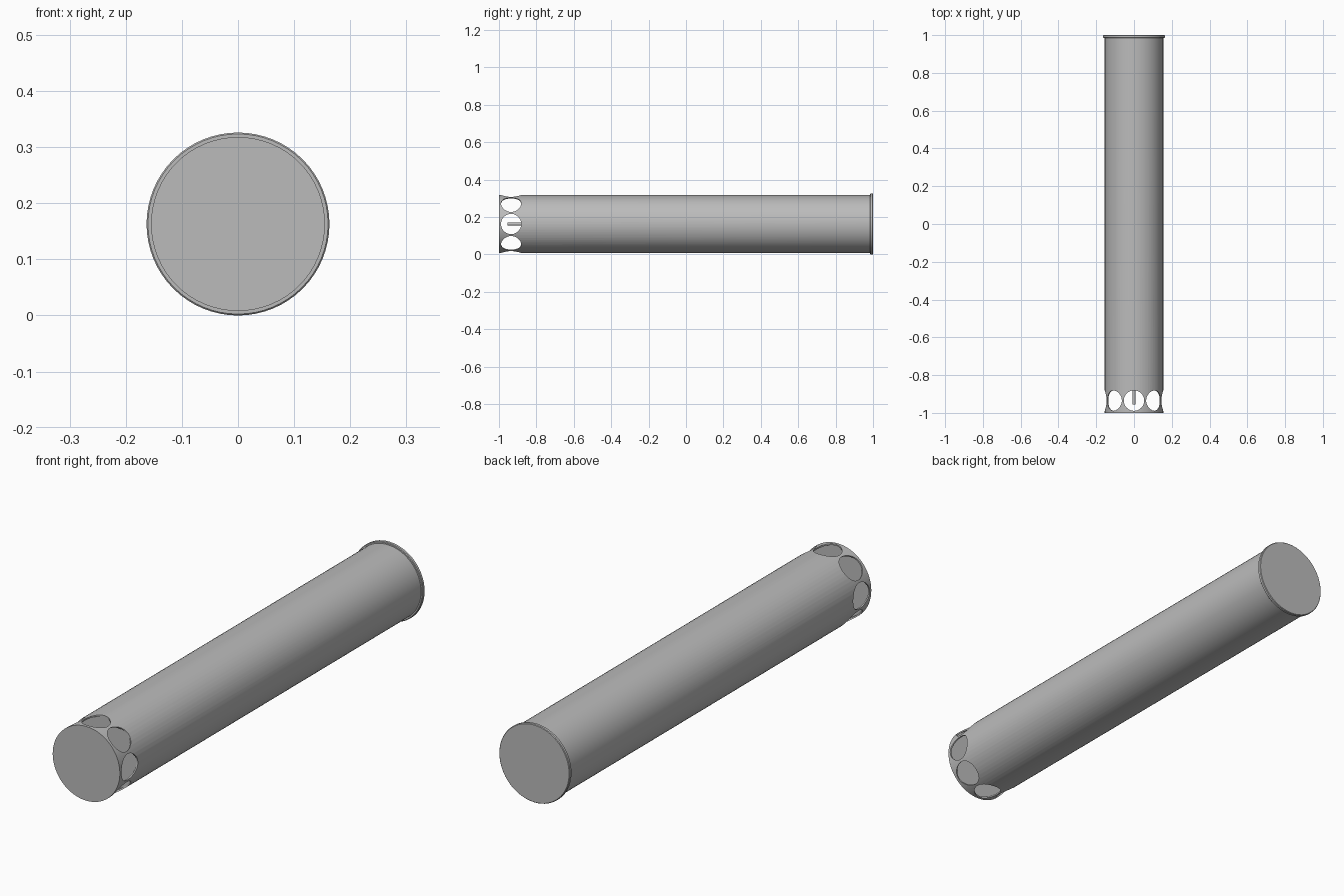
import bpy, bmesh, math
from mathutils import Matrix, Vector

if "Cube" in bpy.data.objects:
    bpy.data.objects.remove(bpy.data.objects["Cube"])

MID = 0.163        # height of the tube axis
R = 0.155          # tube radius
HOLE_Y, HOLE_R = -0.935, 0.054

metal = bpy.data.materials.new("grey metal")
metal.use_nodes = True
GREY = (0.5, 0.5, 0.5, 1)
metal.diffuse_color = GREY
metal.node_tree.nodes["Principled BSDF"].inputs["Base Color"].default_value = GREY


def cylinder(name, radius, start, end, segments=64):
    """Closed cylinder between two points."""
    a, b = Vector(start), Vector(end)
    axis = b - a
    bm = bmesh.new()
    turn = axis.to_track_quat("Z", "Y").to_matrix().to_4x4()
    bmesh.ops.create_cone(bm, cap_ends=True, segments=segments, radius1=radius,
                          radius2=radius, depth=axis.length,
                          matrix=Matrix.Translation((a + b) / 2) @ turn)
    mesh = bpy.data.meshes.new(name)
    bm.to_mesh(mesh)
    bm.free()
    mesh.materials.append(metal)
    obj = bpy.data.objects.new(name, mesh)
    bpy.context.collection.objects.link(obj)
    return obj


def cut(target, cutter):
    """Subtract a hidden cutter from the target."""
    cutter.hide_render = True
    mod = target.modifiers.new("cut", "BOOLEAN")
    mod.operation, mod.solver, mod.object = "DIFFERENCE", "EXACT", cutter
    bpy.context.view_layer.objects.active = target
    bpy.ops.object.modifier_apply(modifier=mod.name)
    bpy.data.objects.remove(cutter)


# Long tube with a hollow chamber behind its front cap
tube = cylinder("tube", R, (0, -1, MID), (0, 0.99, MID))
cut(tube, cylinder("chamber_cutter", R - 0.006, (0, -0.994, MID), (0, -0.88, MID)))

# Eight round vents, drilled straight through in opposite pairs
for i in range(4):
    angle = i * math.pi / 4
    out = Vector((math.cos(angle), 0, math.sin(angle))) * 0.25
    centre = Vector((0, HOLE_Y, MID))
    cut(tube, cylinder("vent_cutter", HOLE_R, centre - out, centre + out, 48))

# Thin pin on the axis, standing on the chamber floor
pin = cylinder("pin", 0.008, (0, -0.955, MID), (0, -0.87, MID), 24)

# Rear rim with a softened front edge
rim = cylinder("rear_rim", 0.163, (0, 0.985, MID), (0, 1, MID))
bevel = rim.modifiers.new("edge", "BEVEL")
bevel.width, bevel.segments = 0.0025, 1

# Smooth sides, sharp edges
bpy.ops.object.select_all(action="DESELECT")
for obj in (tube, pin, rim):
    obj.select_set(True)
bpy.context.view_layer.objects.active = tube
bpy.ops.object.shade_smooth_by_angle(angle=math.radians(30))
